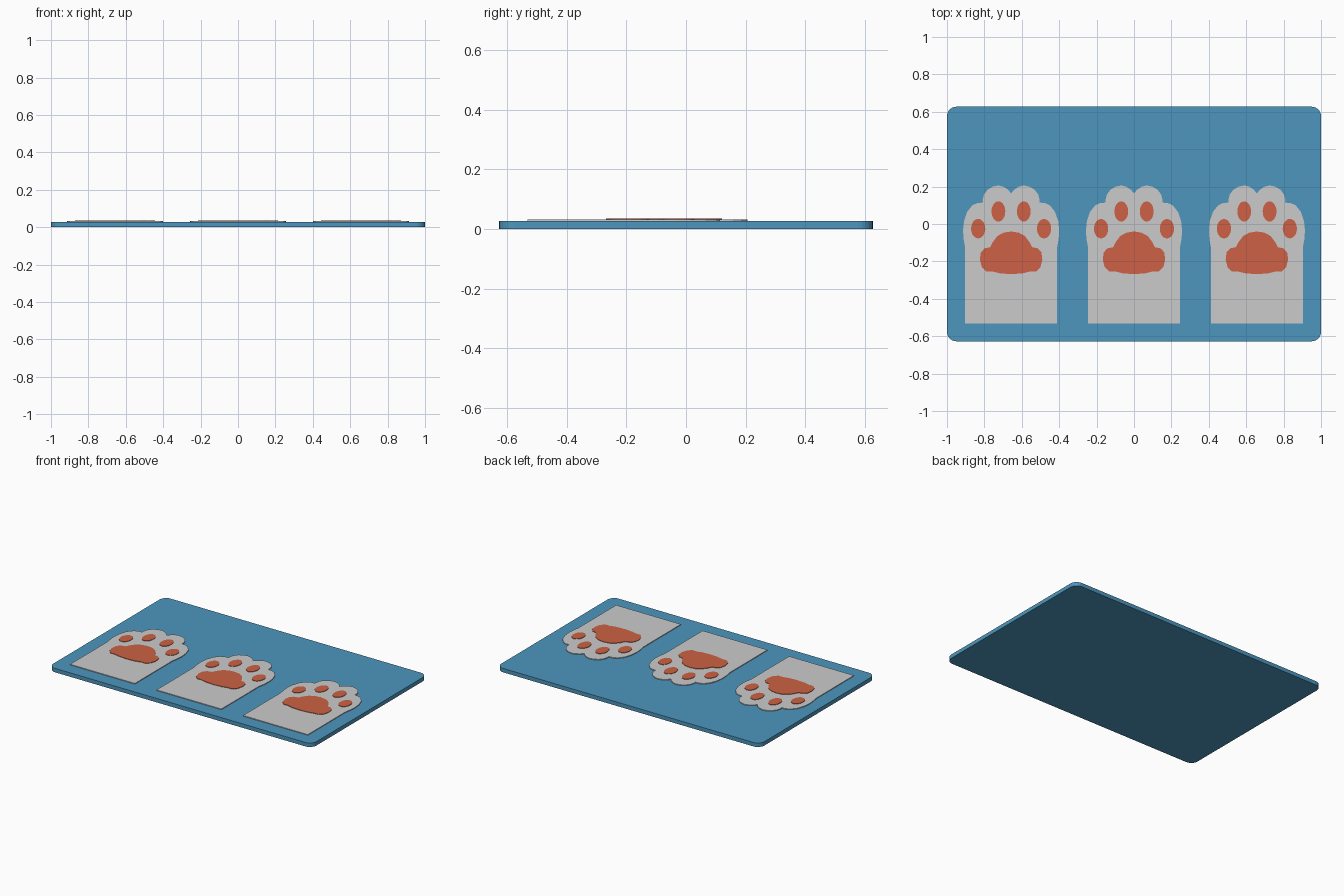
import bpy, bmesh, math

if "Cube" in bpy.data.objects:
    bpy.data.objects.remove(bpy.data.objects["Cube"])


def material(name, rgb):
    m = bpy.data.materials.new(name)
    m.diffuse_color = (*rgb, 1.0)
    m.use_nodes = True
    m.node_tree.nodes["Principled BSDF"].inputs["Base Color"].default_value = m.diffuse_color
    return m


BLUE = material("mat blue", (0.075, 0.305, 0.51))
GRAY = material("paw light gray", (0.60, 0.60, 0.60))
ORANGE = material("pad orange", (0.61, 0.12, 0.058))

BASE_TOP, PAW_TOP, PAD_TOP = 0.027, 0.032, 0.035


def plate(name, outline, z0, z1, mat):
    """Flat plate extruded from a closed 2D outline."""
    bm = bmesh.new()
    face = bm.faces.new([bm.verts.new((x, y, z0)) for x, y in outline])
    out = bmesh.ops.extrude_face_region(bm, geom=[face])
    for v in out["geom"]:
        if isinstance(v, bmesh.types.BMVert):
            v.co.z = z1
    bmesh.ops.recalc_face_normals(bm, faces=bm.faces[:])
    me = bpy.data.meshes.new(name)
    bm.to_mesh(me)
    bm.free()
    me.materials.append(mat)
    ob = bpy.data.objects.new(name, me)
    bpy.context.collection.objects.link(ob)
    return ob


def mirrored(half, cx):
    """Close a right-hand half outline by mirroring it across x = cx."""
    left = [(-x, y) for x, y in reversed(half) if x > 0]
    return [(cx + x, y) for x, y in half + left]


def ellipse(cx, cy, rx, ry, n=24):
    return [(cx + rx * math.cos(2 * math.pi * i / n),
             cy + ry * math.sin(2 * math.pi * i / n)) for i in range(n)]


def rounded_rect(hx, hy, r, n=6):
    pts = []
    for q, (sx, sy) in enumerate([(1, 1), (-1, 1), (-1, -1), (1, -1)]):
        for i in range(n + 1):
            a = math.pi / 2 * (q + i / n)
            pts.append((sx * (hx - r) + r * math.cos(a),
                        sy * (hy - r) + r * math.sin(a)))
    return pts


# Base mat with rounded corners
plate("base_mat", rounded_rect(1.0, 0.627, 0.05), 0.0, BASE_TOP, BLUE)

# Half outlines of the paw and its main pad
PAW = [(0, 0.163), (0.015, 0.182), (0.04, 0.199), (0.068, 0.206), (0.097, 0.200),
       (0.125, 0.184), (0.145, 0.158), (0.152, 0.130), (0.151, 0.114),
       (0.178, 0.113), (0.207, 0.100), (0.235, 0.065), (0.252, 0.015),
       (0.257, -0.035), (0.254, -0.08), (0.246, -0.125), (0.246, -0.532)]
PAD = [(0, -0.04), (0.04, -0.046), (0.073, -0.064), (0.097, -0.095),
       (0.112, -0.124), (0.142, -0.13), (0.162, -0.152), (0.167, -0.19),
       (0.157, -0.23), (0.132, -0.255), (0.1, -0.254), (0.06, -0.264), (0, -0.268)]

# Three paws, each with one main pad and four toe pads
for name, cx in (("left", -0.657), ("middle", 0.0), ("right", 0.657)):
    plate(f"{name}_paw", mirrored(PAW, cx), BASE_TOP, PAW_TOP, GRAY)
    plate(f"{name}_main_pad", mirrored(PAD, cx), PAW_TOP, PAD_TOP, ORANGE)
    for side, s in (("a", -1), ("b", 1)):
        plate(f"{name}_inner_toe_{side}", ellipse(cx + s * 0.068, 0.067, 0.037, 0.054),
              PAW_TOP, PAD_TOP, ORANGE)
        plate(f"{name}_outer_toe_{side}", ellipse(cx + s * 0.176, -0.025, 0.038, 0.052),
              PAW_TOP, PAD_TOP, ORANGE)
